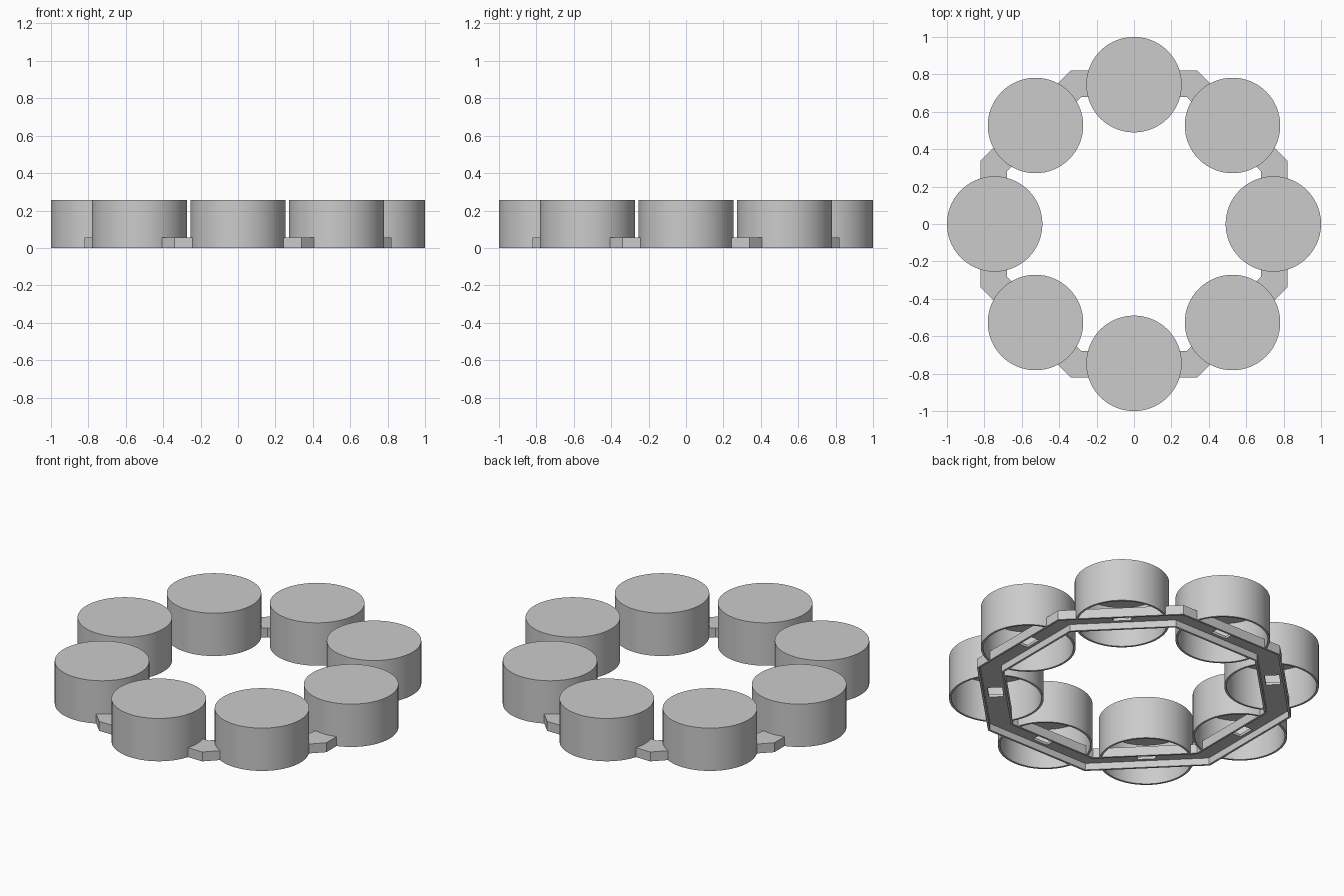
import bpy, bmesh
from math import pi, cos, sin, radians
from mathutils import Matrix

if "Cube" in bpy.data.objects:
    bpy.data.objects.remove(bpy.data.objects["Cube"])

COUNT = 8
RING_RADIUS = 0.745      # distance of the cups from the centre
CUP_RADIUS = 0.255
CUP_HEIGHT = 0.255
WALL = 0.012
OUTER, INNER, RAIL_HEIGHT = 0.82, 0.68, 0.056

grey = bpy.data.materials.new("plain grey")
grey.use_nodes = True
grey.diffuse_color = (0.6, 0.6, 0.6, 1)
grey.node_tree.nodes["Principled BSDF"].inputs["Base Color"].default_value = (0.6, 0.6, 0.6, 1)


def make_object(name, bm):
    bmesh.ops.remove_doubles(bm, verts=bm.verts, dist=1e-5)
    bmesh.ops.recalc_face_normals(bm, faces=bm.faces)
    mesh = bpy.data.meshes.new(name)
    bm.to_mesh(mesh)
    bm.free()
    mesh.materials.append(grey)
    obj = bpy.data.objects.new(name, mesh)
    bpy.context.collection.objects.link(obj)
    return obj


def revolve(name, profile, sides, phase=0.0, closed=True):
    """Sweep an (r, z) profile around the z axis."""
    bm = bmesh.new()
    rings = []
    for i in range(sides):
        a = 2 * pi * i / sides + phase
        rings.append([bm.verts.new((r * cos(a), r * sin(a), z)) for r, z in profile])
    steps = len(profile) if closed else len(profile) - 1
    for i in range(sides):
        a, b = rings[i], rings[(i + 1) % sides]
        for j in range(steps):
            k = (j + 1) % len(profile)
            bm.faces.new((a[j], b[j], b[k], a[k]))
    return make_object(name, bm)


def octagon_ring(name, profile):
    """Profile radii are measured to the flats of the octagon."""
    half = pi / COUNT
    return revolve(name, [(r / cos(half), z) for r, z in profile], COUNT, half)


def cut(obj, cutter):
    cutter.hide_render = True
    mod = obj.modifiers.new("cut", 'BOOLEAN')
    mod.operation = 'DIFFERENCE'
    mod.solver = 'EXACT'
    mod.object = cutter
    bpy.context.view_layer.objects.active = obj
    bpy.ops.object.modifier_apply(modifier=mod.name)
    bpy.data.objects.remove(cutter)


# Octagonal rail: a channel open underneath
rail = octagon_ring("octagonal_rail", [
    (OUTER, 0), (OUTER, RAIL_HEIGHT), (INNER, RAIL_HEIGHT), (INNER, 0),
    (INNER + WALL, 0), (INNER + WALL, RAIL_HEIGHT - 0.016),
    (OUTER - WALL, RAIL_HEIGHT - 0.016), (OUTER - WALL, 0)])

# Rectangular slot through the rail under every cup
bm = bmesh.new()
for i in range(COUNT):
    place = (Matrix.Rotation(2 * pi * i / COUNT, 4, 'Z')
             @ Matrix.Translation((0.75, 0, RAIL_HEIGHT))
             @ Matrix.Diagonal((0.08, 0.1, 0.06, 1)))
    bmesh.ops.create_cube(bm, size=1, matrix=place)
cut(rail, make_object("slot_cutter", bm))

# Hollow cup with a closed top, notched where the rail runs through it
inner_r = CUP_RADIUS - WALL
cup = revolve("cup_1", [
    (0, CUP_HEIGHT), (CUP_RADIUS, CUP_HEIGHT), (CUP_RADIUS, 0),
    (inner_r, 0), (inner_r, CUP_HEIGHT - 0.015), (0, CUP_HEIGHT - 0.015)],
    96, closed=False)
cup.data.transform(Matrix.Translation((RING_RADIUS, 0, 0)))
gap = 0.005
cut(cup, octagon_ring("notch_cutter", [
    (OUTER - gap, -0.05), (OUTER - gap, RAIL_HEIGHT - gap),
    (INNER + gap, RAIL_HEIGHT - gap), (INNER + gap, -0.05)]))

bpy.ops.object.select_all(action='DESELECT')
cup.select_set(True)
bpy.context.view_layer.objects.active = cup
bpy.ops.object.shade_smooth_by_angle(angle=radians(30))

# Repeat the cup around the rail
for i in range(1, COUNT):
    other = cup.copy()
    other.name = f"cup_{i + 1}"
    other.rotation_euler.z = 2 * pi * i / COUNT
    bpy.context.collection.objects.link(other)
